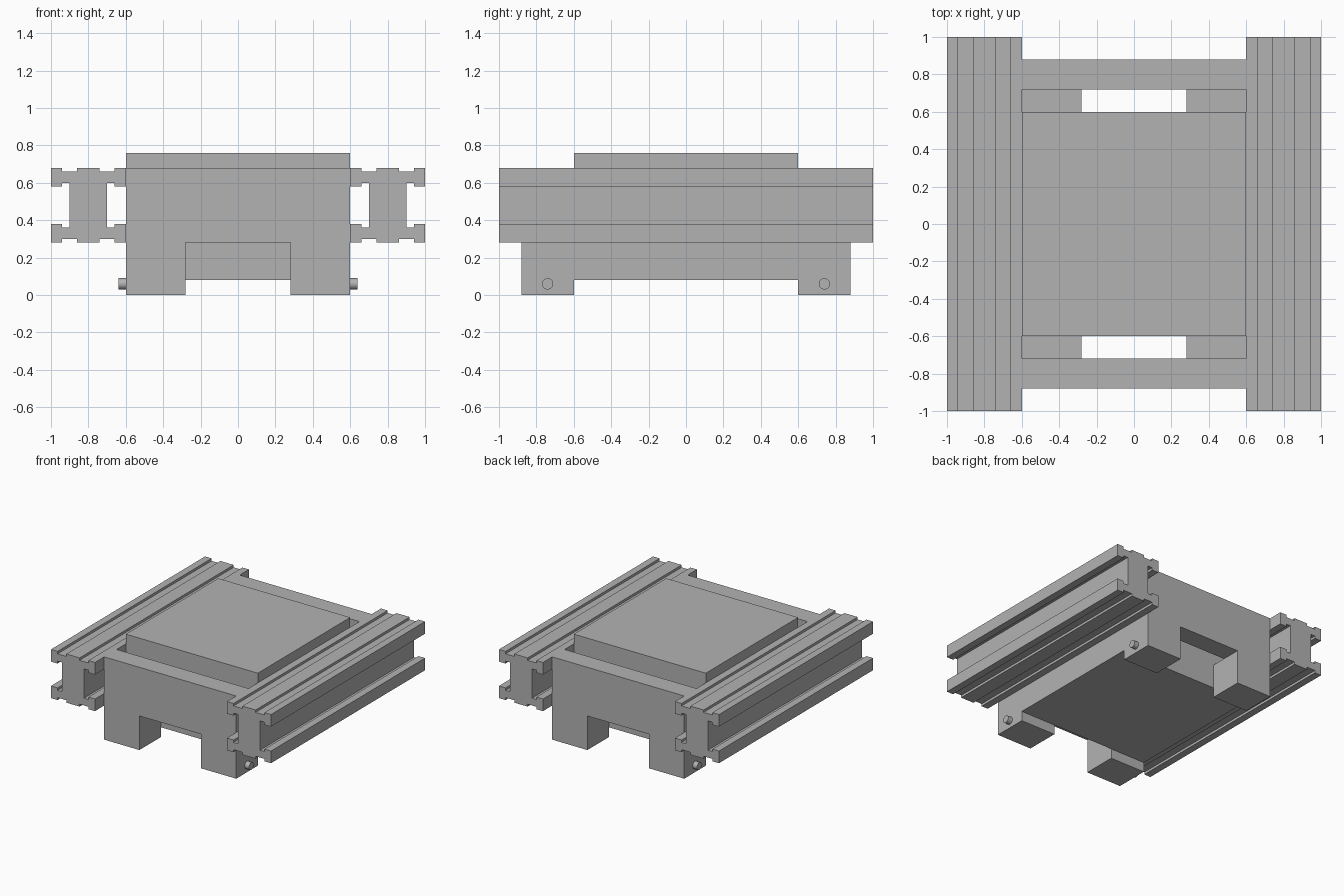
import bpy
import bmesh
from math import pi
from mathutils import Matrix

cube = bpy.data.objects.get("Cube")
if cube:
    bpy.data.objects.remove(cube, do_unlink=True)

GREY = (0.45, 0.45, 0.45, 1.0)
metal = bpy.data.materials.new("plain grey")
metal.use_nodes = True
metal.diffuse_color = GREY
metal.node_tree.nodes["Principled BSDF"].inputs["Base Color"].default_value = GREY


def finish(name, bm):
    bmesh.ops.recalc_face_normals(bm, faces=bm.faces)
    mesh = bpy.data.meshes.new(name)
    bm.to_mesh(mesh)
    bm.free()
    mesh.materials.append(metal)
    obj = bpy.data.objects.new(name, mesh)
    bpy.context.collection.objects.link(obj)
    return obj


def extrude_along_y(name, outline, y0, y1):
    """Extrude a closed (x, z) outline between two y positions."""
    bm = bmesh.new()
    face = bm.faces.new([bm.verts.new((x, y0, z)) for x, z in outline])
    result = bmesh.ops.extrude_face_region(bm, geom=[face])
    moved = [v for v in result["geom"] if isinstance(v, bmesh.types.BMVert)]
    bmesh.ops.translate(bm, vec=(0, y1 - y0, 0), verts=moved)
    return finish(name, bm)


def rectangle(x0, x1, z0, z1):
    return [(x0, z0), (x1, z0), (x1, z1), (x0, z1)]


# Central block, raised above the rails
extrude_along_y("central_block", rectangle(-0.6, 0.6, 0.08, 0.76), -0.6, 0.6)

# End plates notched at the bottom, with feet reaching in to the block
plate = [(-0.6, 0), (-0.28, 0), (-0.28, 0.28), (0.28, 0.28),
         (0.28, 0), (0.6, 0), (0.6, 0.68), (-0.6, 0.68)]
for end, y in (("front", -1), ("back", 1)):
    extrude_along_y(end + "_end_plate", plate, y * 0.72, y * 0.88)
    for side, x in (("right", -1), ("left", 1)):
        foot = rectangle(x * 0.28, x * 0.6, 0, 0.28)
        extrude_along_y(f"{end}_{side}_foot", foot, y * 0.6, y * 0.72)

        # Short round pin on the outer face of each foot
        bm = bmesh.new()
        place = Matrix.Translation((x * 0.615, y * 0.74, 0.06)) @ Matrix.Rotation(pi / 2, 4, "Y")
        bmesh.ops.create_cone(bm, cap_ends=True, segments=32, radius1=0.03,
                              radius2=0.03, depth=0.05, matrix=place)
        pin = finish(f"{end}_{side}_pin", bm)
        for face in pin.data.polygons:
            face.use_smooth = len(face.vertices) == 4
        for edge in pin.data.edges:
            ends = [pin.data.vertices[i].co.x for i in edge.vertices]
            edge.use_edge_sharp = abs(ends[0] - ends[1]) < 0.001

# Slotted rails: one quarter of the section, mirrored about both axes
quarter = [(0.1, 0), (0.1, 0.12), (0.14, 0.12), (0.14, 0.1), (0.2, 0.1),
           (0.2, 0.2), (0.14, 0.2), (0.14, 0.18), (0.06, 0.18), (0.06, 0.2)]
upper = quarter[1:] + [(-x, z) for x, z in reversed(quarter[1:])]
section = upper + [(x, -z) for x, z in reversed(upper)]
for side, x in (("right", -0.8), ("left", 0.8)):
    extrude_along_y(side + "_rail", [(x + u, 0.48 + w) for u, w in section], -1, 1)
